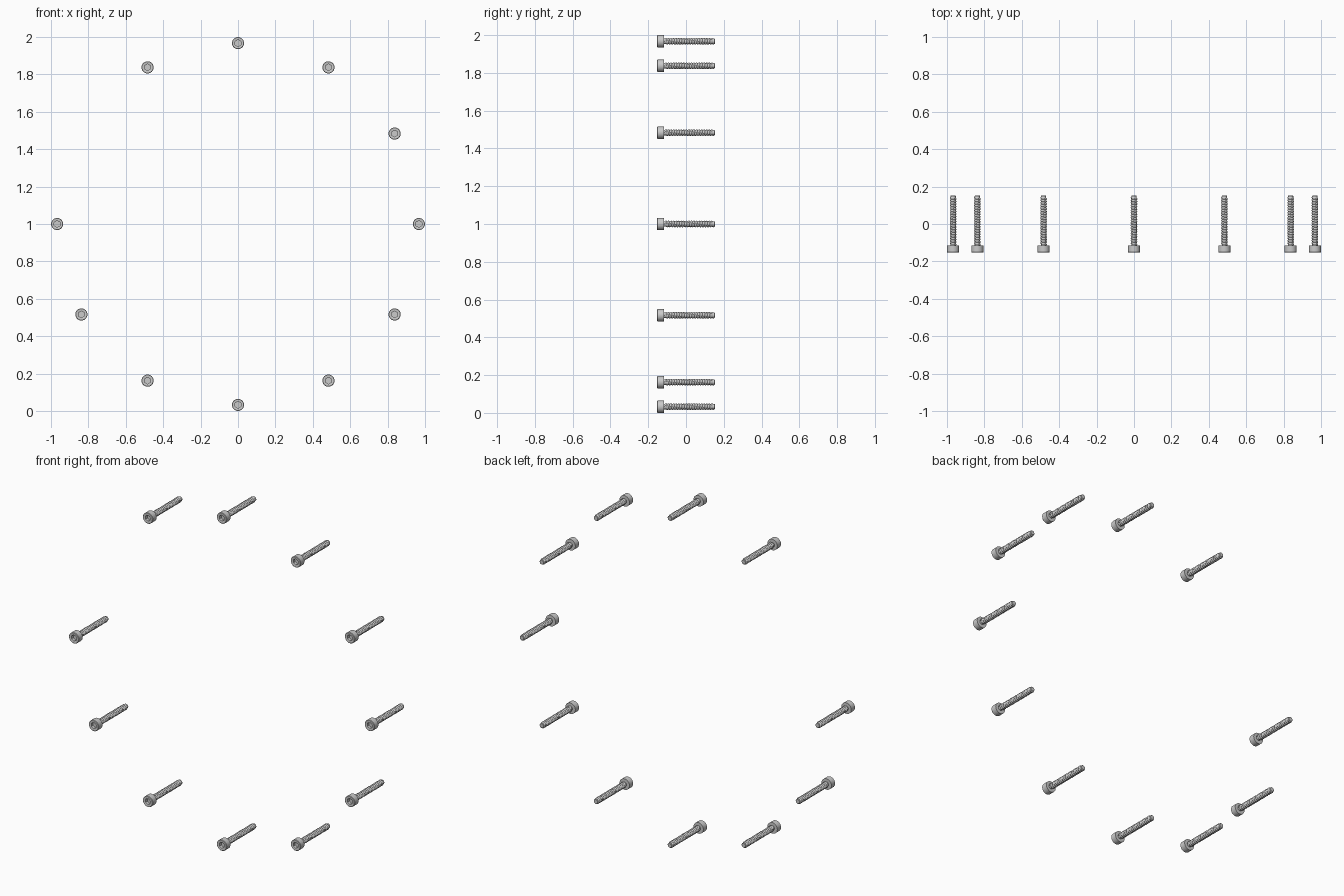
import bpy, bmesh
from math import sin, cos, pi, radians

if "Cube" in bpy.data.objects:
    bpy.data.objects.remove(bpy.data.objects["Cube"])

R_CIRCLE, R_HEAD = 0.967, 0.0325     # bolt circle, head radius
Y0, Y_HEAD, Y1 = -0.153, -0.116, 0.153
R_CREST, R_ROOT, PITCH = 0.0175, 0.0140, 0.0135
SIDES = 24


def hexagon(apothem):
    return lambda a: apothem / cos((a + pi / 6) % (pi / 3) - pi / 6)


def lathe(bm, profile):
    """Rings about the y axis; a radius may be a function of angle. Both ends capped."""
    rings = []
    for r, y in profile:
        ring = []
        for i in range(SIDES):
            a = 2 * pi * i / SIDES
            rad = r(a) if callable(r) else r
            ring.append(bm.verts.new((rad * cos(a), y, rad * sin(a))))
        rings.append(ring)
    for p, q in zip(rings, rings[1:]):
        for i in range(SIDES):
            j = (i + 1) % SIDES
            bm.faces.new((p[i], p[j], q[j], q[i]))
    bm.faces.new(rings[0])
    bm.faces.new(rings[-1])


def thread(bm, y_start, y_end):
    """Helical V ridge: root, crest, root swept along the shaft."""
    steps = int((y_end - y_start - PITCH) / PITCH * SIDES)
    prev = None
    for n in range(steps + 1):
        a = 2 * pi * n / SIDES
        y = y_start + PITCH * n / SIDES
        row = [bm.verts.new((r * cos(a), y + d * PITCH, r * sin(a)))
               for r, d in ((R_ROOT, 0), (R_CREST, 0.4), (R_CREST, 0.6), (R_ROOT, 1))]
        if prev:
            for k in range(3):
                bm.faces.new((prev[k], prev[k + 1], row[k + 1], row[k]))
        else:
            bm.faces.new(row)
        prev = row
    bm.faces.new(prev)


bm = bmesh.new()
# socket head with hexagonal recess
lathe(bm, [(hexagon(0.0155), Y0 + 0.019), (hexagon(0.0155), Y0 + 0.0015),
           (0.0195, Y0), (R_HEAD - 0.0025, Y0), (R_HEAD, Y0 + 0.0025),
           (R_HEAD, Y_HEAD), (R_ROOT, Y_HEAD)])
# shaft core with chamfered tip
lathe(bm, [(R_ROOT, Y_HEAD - 0.002), (R_ROOT, Y1 - 0.002), (R_ROOT - 0.002, Y1)])
thread(bm, Y_HEAD, Y1 - 0.001)
bmesh.ops.recalc_face_normals(bm, faces=bm.faces)
mesh = bpy.data.meshes.new("cap_bolt")
bm.to_mesh(mesh)
bm.free()

# bolt circle, with the upper-left position left empty
bolts = []
for k in range(12):
    if k == 5:
        continue
    a = radians(30 * k)
    ob = bpy.data.objects.new(f"cap_bolt_{k + 1:02d}", mesh)
    ob.location = (R_CIRCLE * cos(a), 0, 1 + R_CIRCLE * sin(a))
    bpy.context.collection.objects.link(ob)
    bolts.append(ob)

bolts[0].select_set(True)
bpy.context.view_layer.objects.active = bolts[0]
bpy.ops.object.shade_smooth_by_angle(angle=radians(30))
